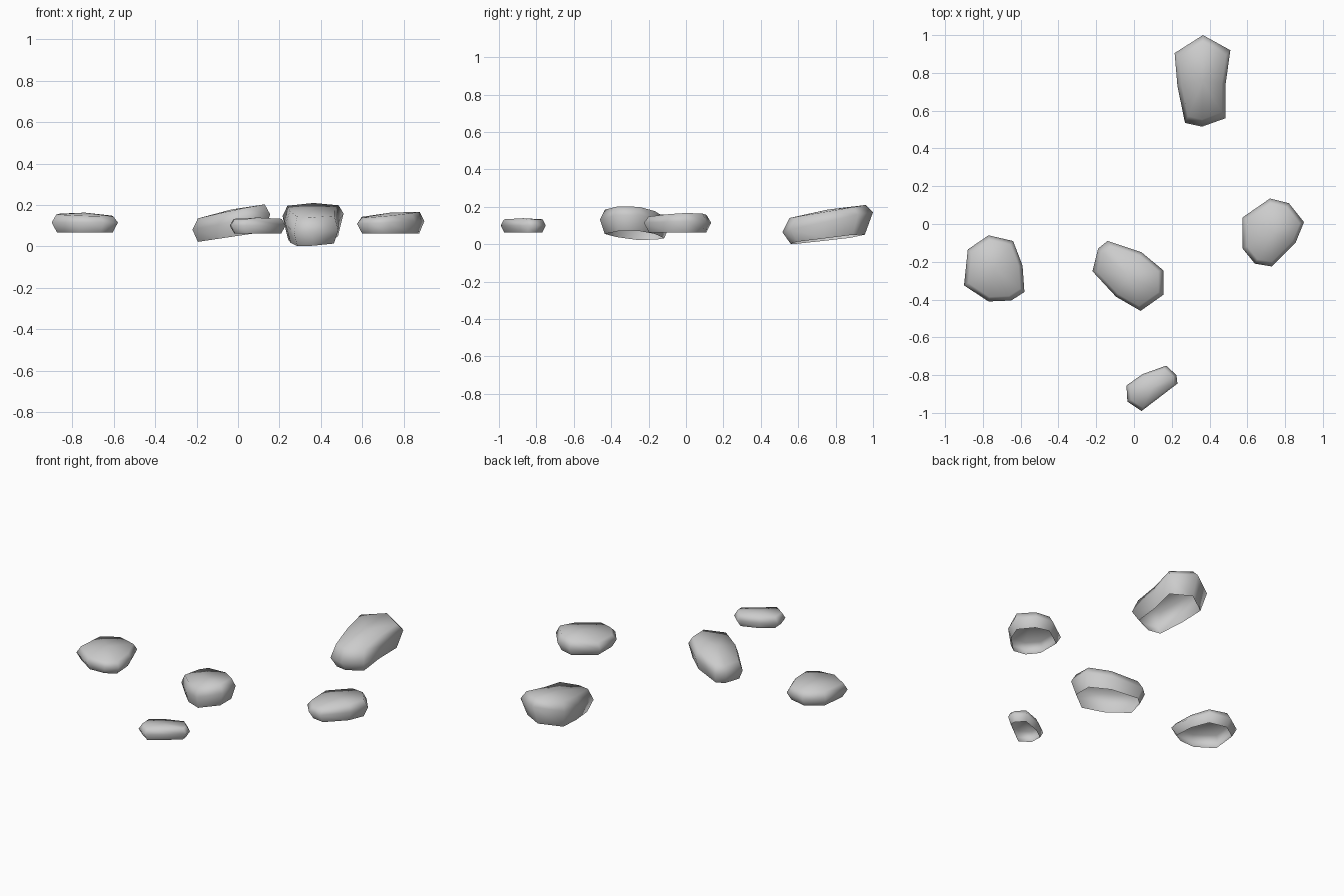
import bpy, bmesh
from mathutils import Vector

if "Cube" in bpy.data.objects:
    bpy.data.objects.remove(bpy.data.objects["Cube"])


def stone(name, outline, rings, peak):
    """Open-bottomed stone: scaled outline rings (scale, z, x tilt, y tilt) closed by a low cap."""
    n = len(outline)
    cx = (min(p[0] for p in outline) + max(p[0] for p in outline)) / 2
    cy = (min(p[1] for p in outline) + max(p[1] for p in outline)) / 2
    bm = bmesh.new()
    loops = []
    for s, z, tx, ty in rings:
        loop = []
        for x, y in outline:
            dx, dy = (x - cx) * s, (y - cy) * s
            loop.append(bm.verts.new((cx + dx, cy + dy, z + tx * dx + ty * dy)))
        loops.append(loop)
    # side walls
    for a, b in zip(loops, loops[1:]):
        for i in range(n):
            j = (i + 1) % n
            bm.faces.new((a[i], a[j], b[j], b[i]))
    # slightly domed top
    top = bm.verts.new((cx, cy, peak))
    for i in range(n):
        bm.faces.new((loops[-1][i], loops[-1][(i + 1) % n], top))
    bm.normal_update()
    if top.normal.z < 0:
        bmesh.ops.reverse_faces(bm, faces=bm.faces[:])
    for f in bm.faces:
        f.smooth = True
    me = bpy.data.meshes.new(name)
    bm.to_mesh(me)
    bm.free()
    ob = bpy.data.objects.new(name, me)
    bpy.context.collection.objects.link(ob)
    return ob


# flat stone on the left
stone("left_stone",
      [(-.77, -.06), (-.64, -.09), (-.59, -.22), (-.58, -.36),
       (-.65, -.405), (-.77, -.41), (-.90, -.325), (-.88, -.135)],
      [(.84, .067, 0, 0), (1, .115, 0, 0), (.86, .152, -.03, .03)], .163)

# flat stone on the right
stone("right_stone",
      [(.72, .135), (.82, .11), (.90, .01), (.855, -.10),
       (.73, -.225), (.64, -.21), (.575, -.13), (.575, .035)],
      [(.85, .063, 0, 0), (1, .115, .04, 0), (.86, .153, .09, .03)], .163)

# middle stone, tilted up to the right
stone("middle_stone",
      [(-.14, -.09), (.04, -.15), (.155, -.245), (.155, -.375),
       (.035, -.46), (-.095, -.385), (-.22, -.25), (-.19, -.13)],
      [(.86, .046, .15, 0), (1, .118, .2, 0), (.86, .168, .2, -.03)], .178)

# small stone at the front
stone("small_front_stone",
      [(.17, -.75), (.225, -.80), (.23, -.845), (.04, -.99),
       (-.035, -.94), (-.04, -.855), (.045, -.795)],
      [(.84, .062, 0, 0), (1, .1, 0, 0), (.86, .133, 0, 0)], .139)

# long stone at the back, rising to the rear
stone("long_back_stone",
      [(.365, 1.0), (.51, .92), (.485, .74), (.485, .56),
       (.36, .515), (.27, .535), (.23, .73), (.215, .905)],
      [(.82, .027, .06, .12), (1, .118, .03, .22), (.84, .175, 0, .17)], .185)
